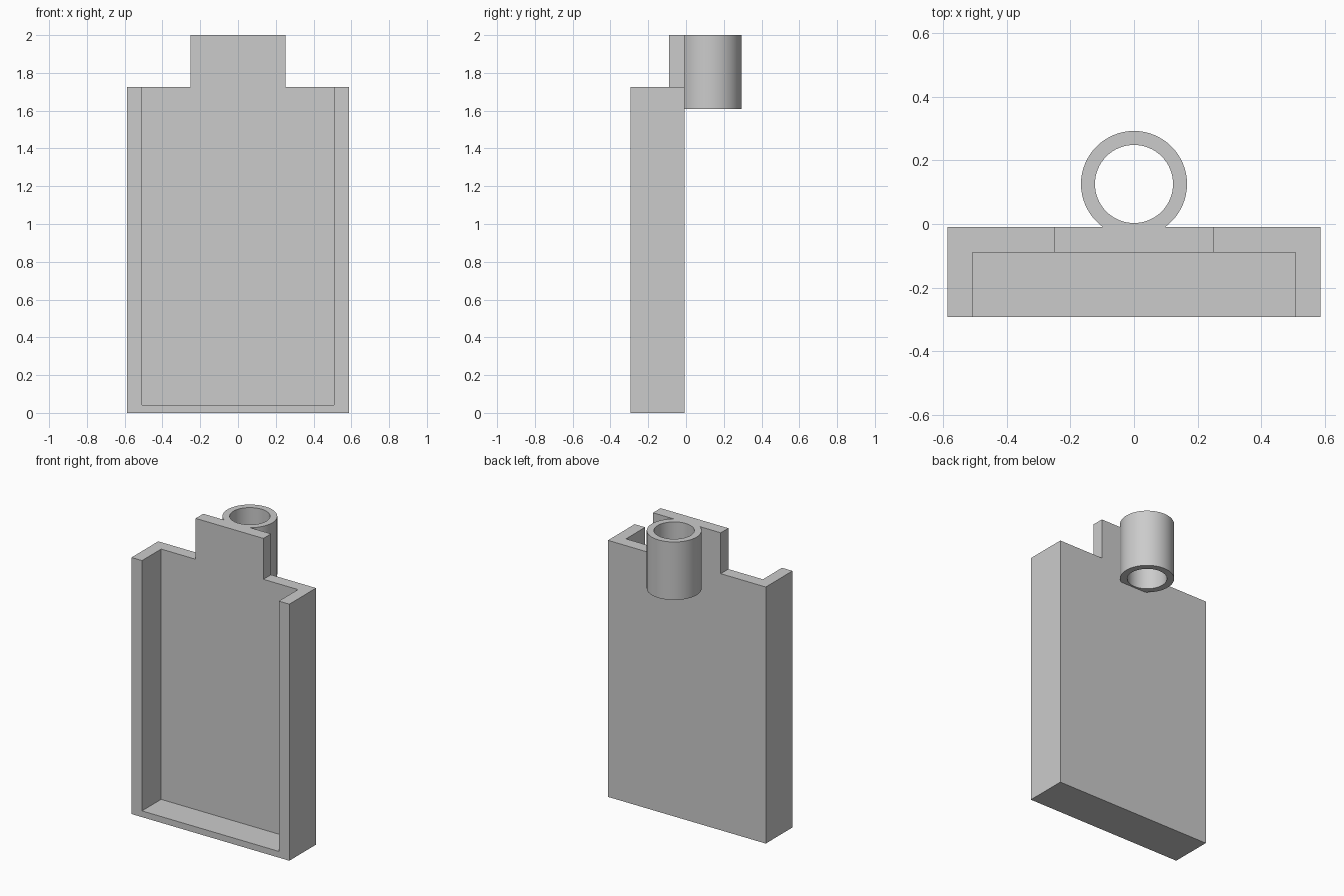
import bpy, bmesh, math

cube = bpy.data.objects.get("Cube")
if cube:
    bpy.data.objects.remove(cube, do_unlink=True)

grey = bpy.data.materials.new("plain grey")
grey.use_nodes = True
grey.diffuse_color = (0.6, 0.6, 0.6, 1)
grey.node_tree.nodes["Principled BSDF"].inputs["Base Color"].default_value = grey.diffuse_color

HALF_W, SHOULDER, TOP = 0.587, 1.725, 2.0
TAB = 0.252
FRONT, BACK, RECESS = -0.293, -0.009, -0.09
TUBE_Y, TUBE_R, BORE_R, TUBE_BOTTOM = 0.126, 0.167, 0.123, 1.61


def finish(name, bm):
    bmesh.ops.recalc_face_normals(bm, faces=bm.faces)
    mesh = bpy.data.meshes.new(name)
    bm.to_mesh(mesh)
    bm.free()
    mesh.materials.append(grey)
    obj = bpy.data.objects.new(name, mesh)
    bpy.context.collection.objects.link(obj)
    return obj


def slab(name, half_outline, y0, y1):
    """Mirror a half outline (x, z) and extrude it along y."""
    bm = bmesh.new()
    outline = half_outline + [(-x, z) for x, z in reversed(half_outline)]
    face = bm.faces.new([bm.verts.new((x, y0, z)) for x, z in outline])
    new = bmesh.ops.extrude_face_region(bm, geom=[face])["geom"]
    verts = [v for v in new if isinstance(v, bmesh.types.BMVert)]
    bmesh.ops.translate(bm, verts=verts, vec=(0, y1 - y0, 0))
    return finish(name, bm)


def cylinder(name, radius, z0, z1):
    bm = bmesh.new()
    bmesh.ops.create_cone(bm, cap_ends=True, segments=64, radius1=radius,
                          radius2=radius, depth=z1 - z0)
    bmesh.ops.translate(bm, verts=bm.verts, vec=(0, TUBE_Y, (z0 + z1) / 2))
    return finish(name, bm)


# Tray with a raised tab: solid outline, later hollowed from the front
tray = slab("holder_tray", [(HALF_W, 0), (HALF_W, SHOULDER), (TAB, SHOULDER), (TAB, TOP)],
            FRONT, BACK)
cavity = slab("cavity_cutter", [(0.509, 0.042), (0.509, 3)], -1, RECESS)

# Tube on the back, bored through
tube = cylinder("tube", TUBE_R, TUBE_BOTTOM, TOP)
bore = cylinder("bore_cutter", BORE_R, 1, 3)

for helper, operation in ((cavity, 'DIFFERENCE'), (tube, 'UNION'), (bore, 'DIFFERENCE')):
    mod = tray.modifiers.new(helper.name, 'BOOLEAN')
    mod.object, mod.operation, mod.solver = helper, operation, 'EXACT'

# Apply the booleans, then remove the helpers
bpy.context.view_layer.update()
result = bpy.data.meshes.new_from_object(
    tray.evaluated_get(bpy.context.evaluated_depsgraph_get()))
tray.modifiers.clear()
tray.data = result
for helper in (cavity, tube, bore):
    bpy.data.objects.remove(helper, do_unlink=True)

bpy.ops.object.select_all(action='DESELECT')
tray.select_set(True)
bpy.context.view_layer.objects.active = tray
bpy.ops.object.shade_smooth_by_angle(angle=math.radians(30))
